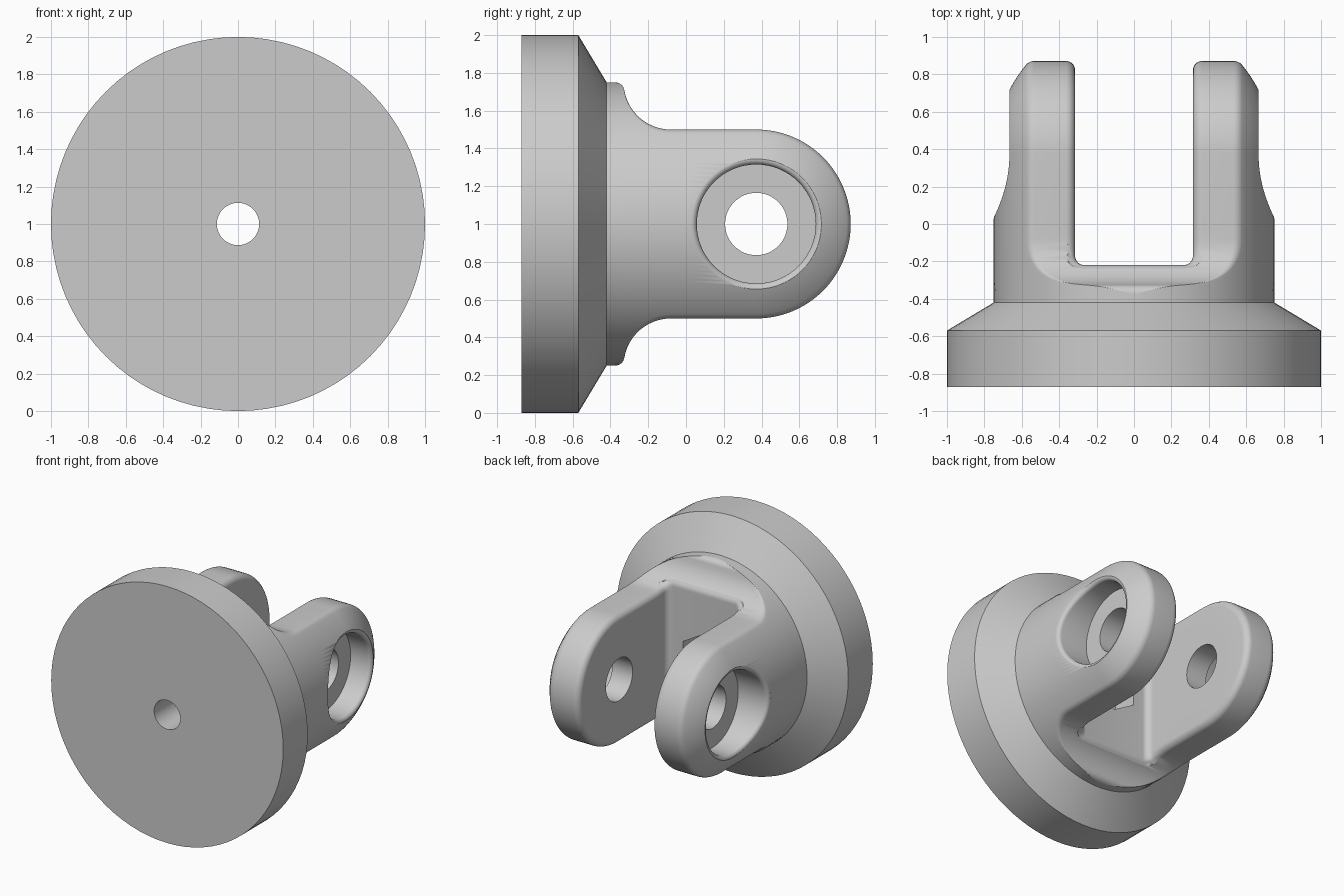
import bpy, bmesh
from math import sin, cos, pi, sqrt, atan2, hypot, radians
from mathutils import Vector

R, H = 0.75, 0.5            # hub radius, fork half height
F, FS = 0.06, 0.05          # outer and slot edge rounding
SLOT, FLOOR = 0.315, -0.22  # slot half width and floor
PIN = 0.372                 # pin position along y
COVE_Y, COVE_R = -0.08, 0.25
BACK, TIP = -0.872, 0.0

cube = bpy.data.objects.get("Cube")
if cube:
    bpy.data.objects.remove(cube, do_unlink=True)

grey = bpy.data.materials.new("plain_grey")
grey.use_nodes = True
grey.diffuse_color = (0.6, 0.6, 0.6, 1)
grey.node_tree.nodes["Principled BSDF"].inputs["Base Color"].default_value = (0.6, 0.6, 0.6, 1)


def loft(name, loops, closed=True, caps=(True, True)):
    """Skin a list of equal-length point loops; z is given about the axis."""
    bm = bmesh.new()
    rows = [[bm.verts.new((x, y, z + 1)) for x, y, z in loop] for loop in loops]
    n = len(rows[0])
    for a, b in zip(rows, rows[1:]):
        for i in range(n if closed else n - 1):
            j = (i + 1) % n
            bm.faces.new((a[i], a[j], b[j], b[i]))
    for row, cap in ((rows[0], caps[0]), (rows[-1], caps[1])):
        if cap:
            bm.faces.new(row)
    bmesh.ops.remove_doubles(bm, verts=bm.verts, dist=1e-5)
    if not closed:
        bmesh.ops.holes_fill(bm, edges=[e for e in bm.edges if e.is_boundary], sides=0)
    bmesh.ops.recalc_face_normals(bm, faces=bm.faces)
    me = bpy.data.meshes.new(name)
    bm.to_mesh(me)
    bm.free()
    me.materials.append(grey)
    ob = bpy.data.objects.new(name, me)
    bpy.context.collection.objects.link(ob)
    return ob


def prism(name, r, axis, start, end, sides, mid_y=0.0):
    def ring(d):
        out = []
        for i in range(sides):
            a = 2 * pi * i / sides + pi / 2
            u, v = r * cos(a), r * sin(a)
            out.append((u, d, v) if axis == "y" else (d, mid_y + u, v))
        return out
    return loft(name, [ring(start), ring(end)])


def cut(ob, cutters):
    bpy.context.view_layer.objects.active = ob
    for c in cutters:
        c.hide_render = True
        m = ob.modifiers.new("cut", "BOOLEAN")
        m.operation, m.solver, m.object = "DIFFERENCE", "EXACT", c
        bpy.ops.object.modifier_apply(modifier=m.name)
        bpy.data.objects.remove(c, do_unlink=True)


def smooth(ob):
    bpy.ops.object.select_all(action="DESELECT")
    ob.select_set(True)
    bpy.context.view_layer.objects.active = ob
    bpy.ops.object.shade_smooth_by_angle(angle=radians(30))


def quarter(h, r):
    """Circle of radius r cut flat at height h, with the corner rounded."""
    cx = sqrt(max(0, (r - F) ** 2 - (h - F) ** 2))
    a = atan2(h - F, cx)
    pts = [(r * cos(a * i / 20), r * sin(a * i / 20)) for i in range(21)]
    for i in range(1, 9):
        b = a + (pi / 2 - a) * i / 8
        pts.append((cx + F * cos(b), h - F + F * sin(b)))
    return pts


def section(y, h, r):
    q = quarter(h, r)
    half = q + [(-x, z) for x, z in reversed(q)]
    full = half + [(x, -z) for x, z in reversed(half)][1:-1]
    return [(x, y, z) for x, z in full]


# Flange and hub: round base, cone, then a coved neck down to fork height
levels = [(BACK, 1, 1), (-0.57, 1, 1), (-0.42, R, R)]
corner_y = COVE_Y - sqrt((COVE_R + FS) ** 2 - FS ** 2)
end = atan2(FS, COVE_Y - corner_y)
for i in range(9):
    a = pi / 2 + (end - pi / 2) * i / 8
    levels.append((corner_y + FS * cos(a), R - FS + FS * sin(a), R))
for i in range(1, 15):
    a = end + (pi / 2 - end) * i / 14
    levels.append((COVE_Y - COVE_R * cos(a), R - COVE_R * sin(a), R))
levels.append((TIP, H, R))
hub = loft("flange_and_hub", [section(*lv) for lv in levels])

# Slot cutter: U shape that flares where it meets the outside
path = [(SLOT, y, 1, 0) for y in (0.1, 0, -0.04, -0.08, -0.11, -0.14)]
for i in range(9):
    a = pi / 2 * i / 8
    path.append((SLOT - FS + FS * cos(a), FLOOR + FS - FS * sin(a), cos(a), -sin(a)))
path += [(-x, y, -nx, ny) for x, y, nx, ny in reversed(path)]
lip_z = R - sqrt((COVE_R + F) ** 2 - (COVE_Y - FLOOR + F) ** 2)
lip_end = R - (R - lip_z) * COVE_R / (COVE_R + F)


def flare(y, z, ny):
    z = abs(z)
    depth = H - z if y > COVE_Y else hypot(y - COVE_Y, z - R) - COVE_R
    k = min(max(FS - depth, 0), FS)
    wall = FS - sqrt(FS * FS - k * k)
    k = min(max(z, lip_z), lip_end) - lip_z
    floor = F - sqrt(F * F - k * k)
    return wall * (1 - ny * ny) + floor * ny * ny


zs = [0.2, 0.4] + [H - FS + FS * sin(pi / 2 * i / 8) for i in range(9)]
zs += [H + 0.008 * i for i in range(1, 16)] + [0.9]
zs = [-z for z in reversed(zs)] + zs
slot = loft("slot_cutter", [[(x + nx * flare(y, z, ny), y + ny * flare(y, z, ny), z)
                             for x, y, nx, ny in path] for z in zs])
cut(hub, [slot,
          prism("nut_cutter", 0.21, "y", FLOOR - 0.2, 0.1, 6),
          prism("bolt_cutter", 0.113, "y", -1, 0.1, 48)])
smooth(hub)

# Fork arms: one rounded profile swept along the top, round the pin, and back
profile = [(SLOT, 0), (SLOT, 0.25)]
for i in range(9):
    a = pi / 2 * i / 8
    profile.append((SLOT + FS - FS * cos(a), H - FS + FS * sin(a)))
profile += reversed(quarter(H, R))


def arm_surface(a, r):
    """Outer surface x at polar position (a, r) about the pin."""
    t = r if cos(a) > 0 else abs(r * sin(a))
    return sqrt(R * R - t * t)


for side, s in (("left", 1), ("right", -1)):
    stations = [[(s * x, TIP, t) for x, t in profile]]
    for i in range(49):
        a = pi / 2 - pi * i / 48
        stations.append([(s * x, PIN + t * cos(a), t * sin(a)) for x, t in profile])
    stations.append([(s * x, TIP, -t) for x, t in profile])
    arm = loft(side + "_fork_arm", stations, closed=False, caps=(False, False))

    # Counterbore with a softened rim that follows the curved outside
    bore, rim = 0.315, 0.03
    angles = [2 * pi * i / 64 for i in range(64)]
    rings = [[(0.49, bore) for a in angles]]
    for k in range(7):
        b = pi / 2 * k / 6
        rings.append([(arm_surface(a, bore + rim) - rim + rim * sin(b),
                       bore + rim - rim * cos(b)) for a in angles])
    rings.append([(0.9, bore + rim) for a in angles])
    loops = [[(s * x, PIN + r * cos(a), r * sin(a)) for (x, r), a in zip(ring, angles)]
             for ring in rings]
    cut(arm, [loft("counterbore_cutter", loops),
              prism("pin_cutter", 0.165, "x", s * 0.2, s * 0.9, 48, PIN)])
    smooth(arm)
